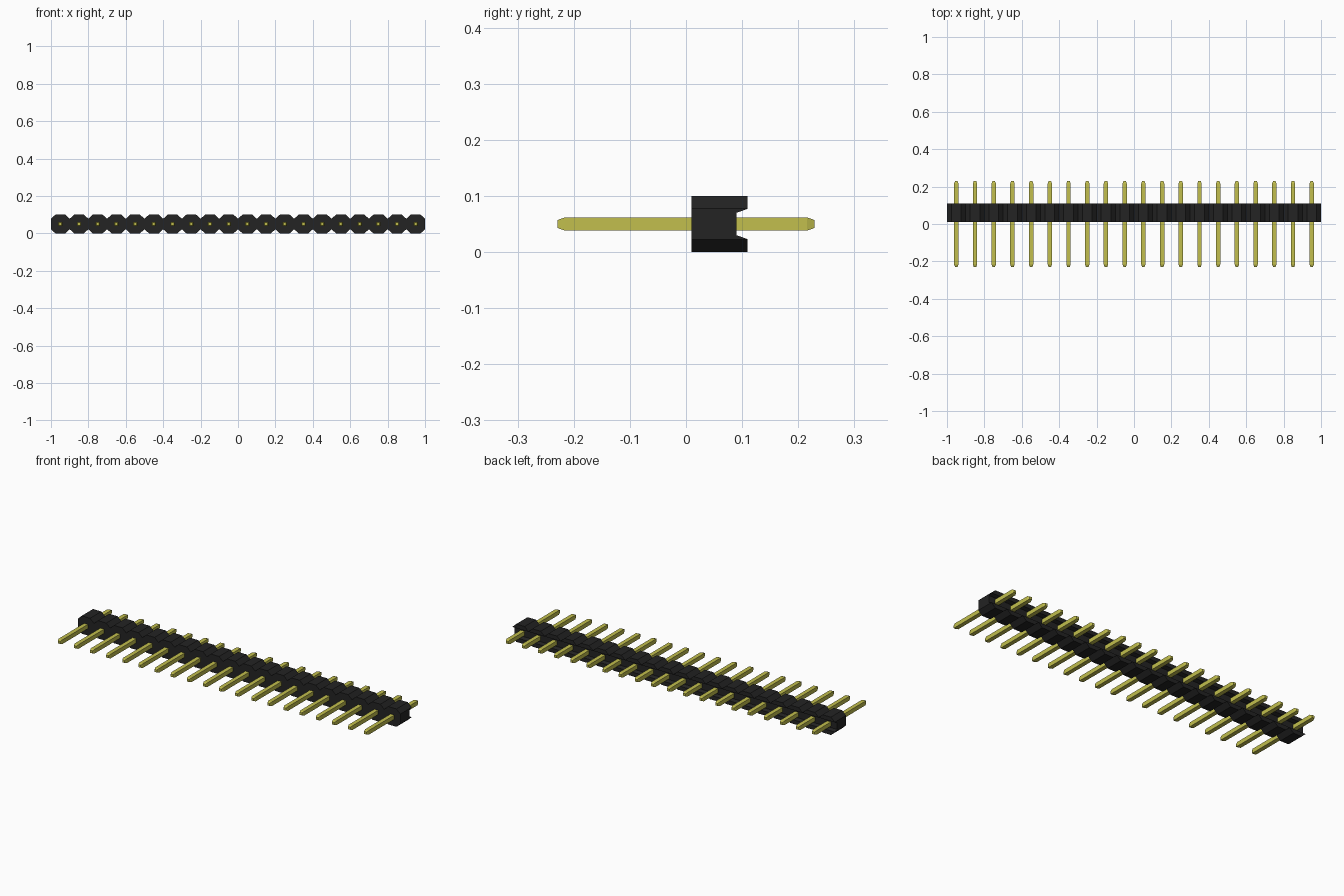
import bpy, bmesh

cube = bpy.data.objects.get("Cube")
if cube:
    bpy.data.objects.remove(cube, do_unlink=True)

COUNT, PITCH = 20, 0.1
MID = 0.05                       # height of the centre line
FRONT, FLOOR, REAR = 0.01, 0.09, 0.11
CENTRES = [(i - (COUNT - 1) / 2) * PITCH for i in range(COUNT)]


def material(name, rgb):
    mat = bpy.data.materials.new(name)
    mat.use_nodes = True
    mat.diffuse_color = (*rgb, 1)
    mat.node_tree.nodes["Principled BSDF"].inputs["Base Color"].default_value = (*rgb, 1)
    return mat


def finish(name, bm, mat):
    bmesh.ops.recalc_face_normals(bm, faces=bm.faces)
    mesh = bpy.data.meshes.new(name)
    bm.to_mesh(mesh)
    bm.free()
    mesh.materials.append(mat)
    obj = bpy.data.objects.new(name, mesh)
    bpy.context.collection.objects.link(obj)
    return obj


def ring(bm, points, y, x):
    return [bm.verts.new((x + px, y, MID + pz)) for px, pz in points]


def bridge(bm, a, b, closed=True):
    n = len(a)
    for i in range(n if closed else n - 1):
        j = (i + 1) % n
        bm.faces.new((a[i], a[j], b[j], b[i]))


black = material("black plastic", (0.017, 0.017, 0.017))
gold = material("gold metal", (0.54, 0.52, 0.075))

# Housing: a row of eight-sided blocks with a slanted groove along the back
half, flat, shoulder, groove, lip = 0.05, 0.026, 0.028, 0.02, 0.027
ridge = [(half, groove), (half, shoulder), (flat, half)]
ridge += [(-x, z) for x, z in reversed(ridge)]
ridge_rear = [(x, lip if z == groove else z) for x, z in ridge]
outline = ridge + [(-x, -z) for x, z in ridge]

bm = bmesh.new()
for x in CENTRES:
    front = ring(bm, outline, FRONT, x)
    back = ring(bm, outline, FLOOR, x)
    bm.faces.new(front)
    bridge(bm, front, back)
    upper, lower = back[:6], back[6:]
    bm.faces.new((upper[0], upper[5], lower[0], lower[5]))
    for base, sign in ((upper, 1), (lower, -1)):
        tip = ring(bm, [(sign * px, sign * pz) for px, pz in ridge_rear], REAR, x)
        bridge(bm, base, tip)
        bm.faces.new(tip)

# Weld the blocks and drop the walls hidden between them
bmesh.ops.remove_doubles(bm, verts=bm.verts, dist=0.0001)
bm.normal_update()
inner = [f for f in bm.faces
         if abs(f.normal.x) > 0.99 and abs(f.calc_center_median().x) < 0.99]
bmesh.ops.delete(bm, geom=inner, context="FACES")
finish("housing", bm, black)

# Pins: square bars with tapered ends
END, TAPER, WIDE, NARROW = 0.229, 0.013, 0.0118, 0.007
for number, x in enumerate(CENTRES, 1):
    bm = bmesh.new()
    rings = []
    for y, r in ((-END, NARROW), (TAPER - END, WIDE), (END - TAPER, WIDE), (END, NARROW)):
        rings.append(ring(bm, [(-r, -r), (r, -r), (r, r), (-r, r)], y, x))
    for a, b in zip(rings, rings[1:]):
        bridge(bm, a, b)
    bm.faces.new(rings[0])
    bm.faces.new(rings[-1])
    finish(f"pin_{number}", bm, gold)
